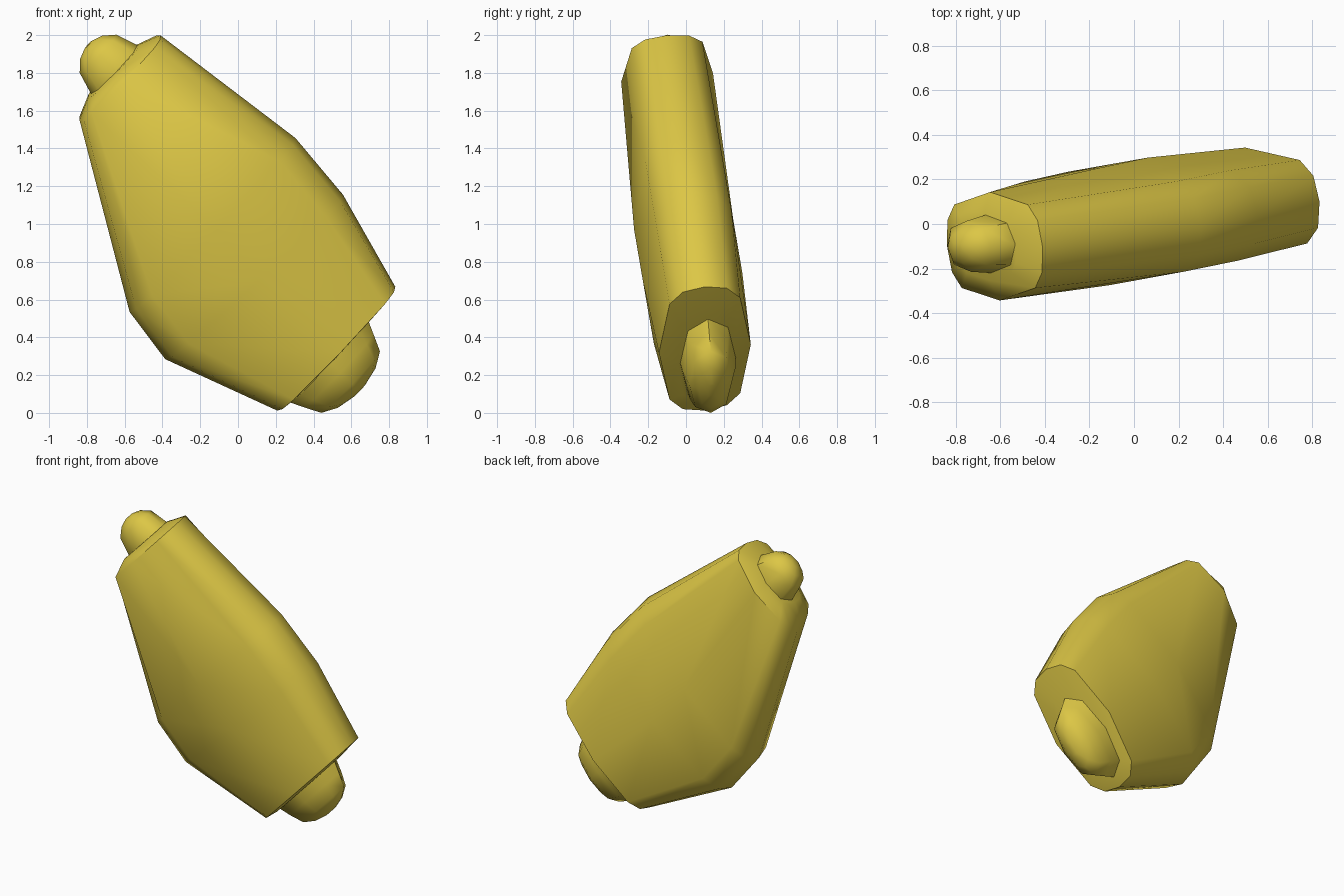
import bpy, bmesh, math
from mathutils import Vector

if "Cube" in bpy.data.objects:
    bpy.data.objects.remove(bpy.data.objects["Cube"])

D = Vector((0.717, 0.09, -0.69)).normalized()      # long axis, top to bottom
U = Vector((0.69, 0.0, 0.723)).normalized()        # wide direction
V = Vector((-0.09, 1.0, 0.09)).normalized()        # thin direction
TOP = Vector((-0.625, -0.10, 1.775))
BOT = Vector((0.52, 0.10, 0.34))

gold = bpy.data.materials.new("gold")
gold.diffuse_color = (0.72, 0.57, 0.06, 1)
gold.use_nodes = True
gold.node_tree.nodes["Principled BSDF"].inputs["Base Color"].default_value = gold.diffuse_color


def outline(quarter):
    """Mirror a quarter outline (from u=1 to v=1) into a closed loop."""
    half = quarter + [(-u, v) for u, v in reversed(quarter[:-1])]
    return half + [(u, -v) for u, v in reversed(half[1:-1])]


ROUND = outline([(1, 0), (0.945, 0.48), (0.77, 0.77), (0, 1)])
OVAL = outline([(1, 0), (0.76, 0.72), (0, 1)])


def loft(name, shape, rings, angle):
    """Skin rings of (centre, half width, half depth, skew along the axis)."""
    bm = bmesh.new()
    loops = [[bm.verts.new(c + U * (hu * a) + V * (hv * b) + D * (skew * a))
              for a, b in shape] for c, hu, hv, skew in rings]
    n = len(shape)
    for r, s in zip(loops, loops[1:]):
        for i in range(n):
            j = (i + 1) % n
            bm.faces.new((r[i], r[j], s[j], s[i]))
    bm.faces.new(loops[0][::-1])
    bm.faces.new(loops[-1])
    bmesh.ops.recalc_face_normals(bm, faces=bm.faces)
    mesh = bpy.data.meshes.new(name)
    bm.to_mesh(mesh)
    bm.free()
    mesh.materials.append(gold)
    ob = bpy.data.objects.new(name, mesh)
    bpy.context.collection.objects.link(ob)
    bpy.ops.object.select_all(action='DESELECT')
    ob.select_set(True)
    bpy.context.view_layer.objects.active = ob
    bpy.ops.object.shade_smooth_by_angle(angle=math.radians(angle))


# Flattened body with shallow tapered ends
loft("body", ROUND, [
    (TOP - D * 0.05, 0.19, 0.15, 0),
    (TOP, 0.31, 0.245, 0),
    (Vector((-0.135, -0.012, 0.995)), 0.636, 0.265, 0),
    (Vector((0.085, 0.035, 0.72)), 0.64, 0.265, 0.04),
    (BOT, 0.453, 0.245, 0),
    (BOT + D * 0.015 - U * 0.06, 0.32, 0.15, 0),
], 56)


def knob(name, base, direction, profile):
    """Rounded stub: profile of (distance, half width, half depth)."""
    loft(name, OVAL, [(base + direction * d, hu, hv, 0) for d, hu, hv in profile], 50)


# Small knob on the upper end, wide knob on the lower end
knob("top_knob", TOP + U * 0.01 + V * 0.015, -D,
     [(0.0, 0.19, 0.14), (0.06, 0.175, 0.13), (0.17, 0.14, 0.115),
      (0.22, 0.085, 0.07), (0.24, 0.03, 0.025)])
knob("bottom_knob", BOT - U * 0.075 + V * 0.015, D,
     [(0.0, 0.31, 0.15), (0.09, 0.268, 0.14), (0.18, 0.225, 0.115),
      (0.225, 0.145, 0.07), (0.245, 0.05, 0.025)])
